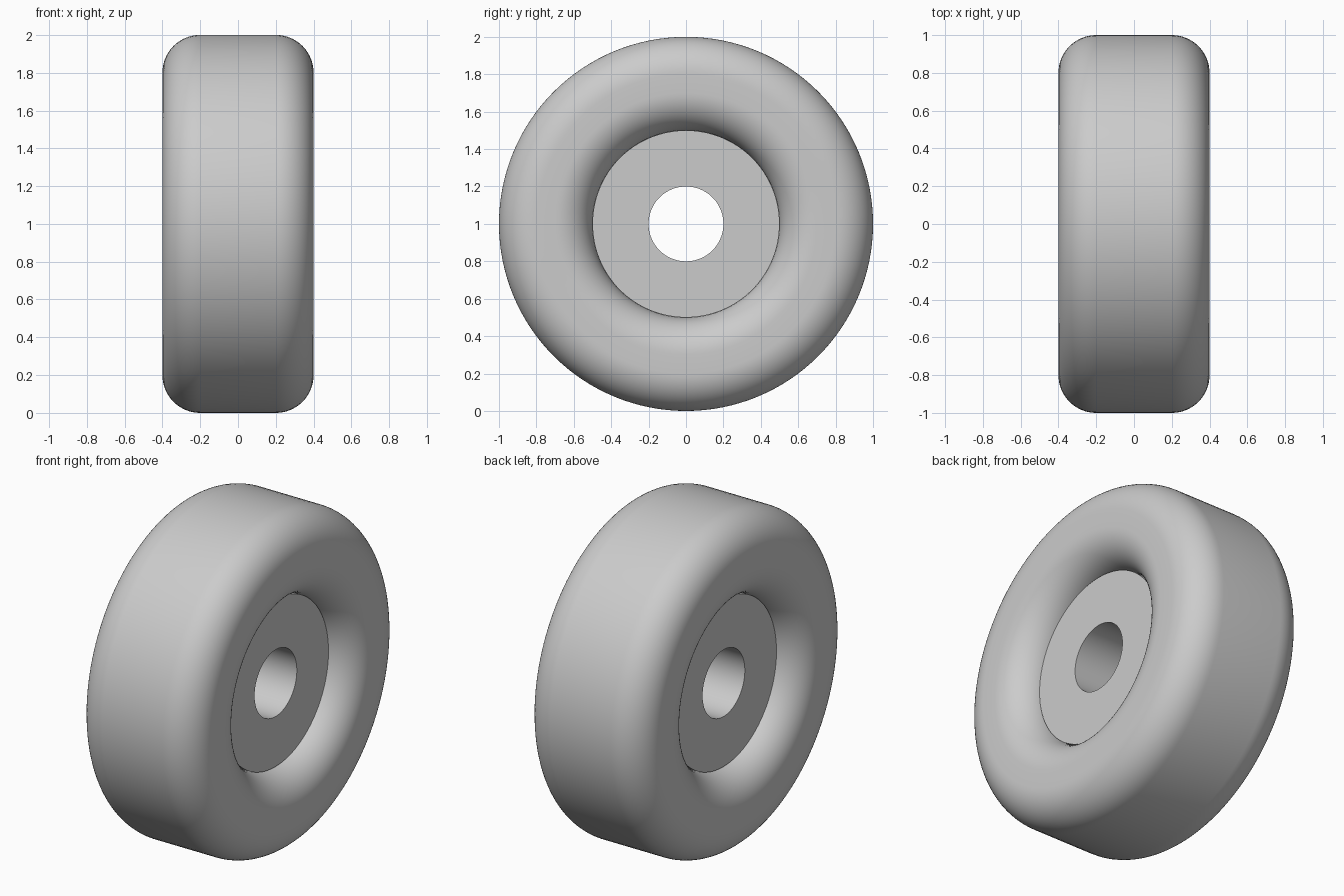
import bpy
import bmesh
from math import cos, sin, pi, radians
from mathutils import Matrix, Vector

cube = bpy.data.objects.get("Cube")
if cube:
    bpy.data.objects.remove(cube, do_unlink=True)

SEGMENTS = 128
AXLE_HEIGHT = 1.0

grey = bpy.data.materials.new("plain_grey")
grey.use_nodes = True
colour = (0.6, 0.6, 0.6, 1)
grey.diffuse_color = colour
grey.node_tree.nodes["Principled BSDF"].inputs["Base Color"].default_value = colour


def rounded_section(half_width, inner, outer, fillet, steps=16):
    """Closed (x, radius) outline of a rectangle with round corners."""
    cx = half_width - fillet
    corners = [(cx, outer - fillet), (-cx, outer - fillet),
               (-cx, inner + fillet), (cx, inner + fillet)]
    points = []
    for quarter, (x, r) in enumerate(corners):
        for i in range(steps + 1):
            a = (quarter + i / steps) * pi / 2
            points.append((x + fillet * cos(a), r + fillet * sin(a)))
    return points


def revolve(name, outline):
    """Spin a closed (x, radius) outline around the axle."""
    bm = bmesh.new()
    verts = [bm.verts.new((x, 0, r)) for x, r in outline]
    edges = [bm.edges.new((v, verts[i - 1])) for i, v in enumerate(verts)]
    bmesh.ops.spin(bm, geom=verts + edges, cent=(0, 0, 0), axis=(1, 0, 0),
                   angle=2 * pi, steps=SEGMENTS, use_merge=True)
    bmesh.ops.remove_doubles(bm, verts=bm.verts, dist=0.0001)
    bmesh.ops.recalc_face_normals(bm, faces=bm.faces)
    bmesh.ops.transform(bm, matrix=Matrix.Translation(Vector((0, 0, AXLE_HEIGHT))),
                        verts=bm.verts)
    mesh = bpy.data.meshes.new(name)
    bm.to_mesh(mesh)
    bm.free()
    mesh.materials.append(grey)
    obj = bpy.data.objects.new(name, mesh)
    bpy.context.collection.objects.link(obj)
    bpy.ops.object.select_all(action="DESELECT")
    obj.select_set(True)
    bpy.context.view_layer.objects.active = obj
    bpy.ops.object.shade_smooth_by_angle(angle=radians(30))
    return obj


# Tyre with fully rounded shoulders
revolve("tyre", rounded_section(0.4, 0.5, 1.0, 0.2))

# Recessed hub disc with an open axle bore
revolve("hub", [(0.25, 0.2), (0.25, 0.5), (-0.25, 0.5), (-0.25, 0.2)])
